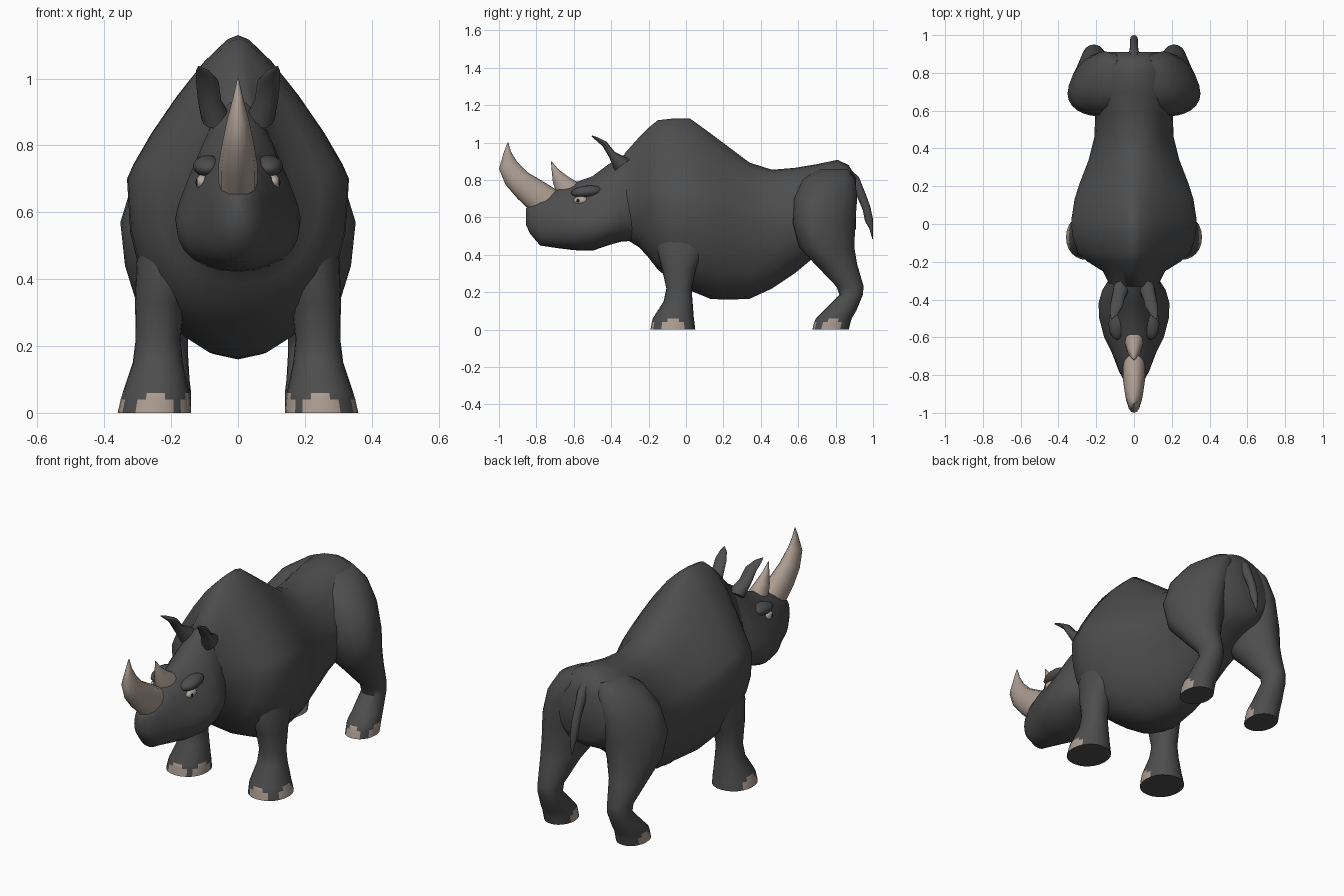
import bpy, bmesh, math
from mathutils import Vector


def material(name, rgb):
    m = bpy.data.materials.new(name)
    m.diffuse_color = (*rgb, 1)
    return m


HIDE = material("dark grey hide", (0.075, 0.075, 0.075))
HORN = material("tan horn", (0.41, 0.335, 0.285))
EYE = material("pale eye", (0.45, 0.41, 0.36))
BLACK = material("black pupil", (0.01, 0.01, 0.01))


def finish(ob, mirror, angle=45):
    bpy.ops.object.select_all(action='DESELECT')
    ob.select_set(True)
    bpy.context.view_layer.objects.active = ob
    bpy.ops.object.shade_smooth_by_angle(angle=math.radians(angle))
    if mirror:
        md = ob.modifiers.new("mirror", 'MIRROR')
        md.use_mirror_merge = False


def ring(a, b, w, xc=0, mid=0.5, nt=2, nb=2, sides=24):
    """Superellipse between profile points a and b (y, z), half width w."""
    pts = []
    for i in range(sides):
        t = 2 * math.pi * i / sides
        c, s = math.cos(t), math.sin(t)
        n = nt if s > 0 else nb
        x = xc + w * math.copysign(abs(c) ** (2 / n), c)
        r = abs(s) ** (2 / n)
        f = mid + (1 - mid) * r if s > 0 else mid - mid * r
        pts.append(Vector((x, a[0] + (b[0] - a[0]) * f, a[1] + (b[1] - a[1]) * f)))
    return pts


def loft(name, rings, mats, mirror=False, paint=None, angle=45):
    bm = bmesh.new()
    loops = [[bm.verts.new(p) for p in r] for r in rings]
    n = len(loops[0])
    for k, (lo, hi) in enumerate(zip(loops, loops[1:])):
        for i in range(n):
            j = (i + 1) % n
            f = bm.faces.new((lo[i], lo[j], hi[j], hi[i]))
            if paint and paint(k, i):
                f.material_index = 1
    bm.faces.new(loops[0])
    bm.faces.new(loops[-1])
    bmesh.ops.recalc_face_normals(bm, faces=bm.faces)
    me = bpy.data.meshes.new(name)
    bm.to_mesh(me)
    bm.free()
    for m in mats:
        me.materials.append(m)
    ob = bpy.data.objects.new(name, me)
    bpy.context.collection.objects.link(ob)
    finish(ob, mirror, angle)
    return ob


def upright(y, top, bottom, w, zm, nt, nb, flat=.02):
    """Ring across the spine, its pointed top cut to a narrow rounded back."""
    pts = ring((y, bottom), (y, top + flat), w, 0, (zm - bottom) / (top + flat - bottom), nt, nb)
    for p in pts:
        if p.z > top - flat:
            p.z = top - flat + (p.z - top + flat) * .5
    return pts


def level(z, front, back, x0, x1, mid=.5, nt=2.1):
    return ring((front, z), (back, z), (x1 - x0) / 2, (x0 + x1) / 2, mid, nt, 2.1)


def ball(name, centre, size, mat, tilt=0):
    bm = bmesh.new()
    bmesh.ops.create_uvsphere(bm, u_segments=12, v_segments=8, radius=1)
    bmesh.ops.scale(bm, vec=size, verts=bm.verts)
    c, s = math.cos(tilt), math.sin(tilt)
    for v in bm.verts:
        x, y, z = v.co
        v.co = Vector((x, y * c - z * s, y * s + z * c)) + Vector(centre)
    me = bpy.data.meshes.new(name)
    bm.to_mesh(me)
    bm.free()
    me.materials.append(mat)
    ob = bpy.data.objects.new(name, me)
    bpy.context.collection.objects.link(ob)
    finish(ob, True, 60)


# Trunk: y, top, bottom, half width, height of widest point, roundness above and below
trunk = [(-.33, .94, .49, .125, .68, 1.6, 2), (-.25, 1.03, .44, .165, .68, 1.4, 2.1),
         (-.20, 1.08, .385, .245, .68, 1.25, 2.4), (-.15, 1.12, .32, .30, .69, 1.18, 2.5),
         (-.06, 1.13, .25, .328, .70, 1.16, 2.5), (.02, 1.13, .21, .332, .70, 1.16, 2.4),
         (.13, 1.05, .165, .315, .67, 1.2, 2.1), (.21, .99, .16, .29, .64, 1.3, 2),
         (.34, .893, .165, .24, .58, 1.5, 2), (.46, .855, .22, .21, .57, 1.7, 2),
         (.58, .865, .30, .205, .60, 1.7, 2), (.70, .885, .40, .24, .64, 1.6, 2),
         (.81, .908, .46, .235, .66, 1.5, 2), (.87, .88, .49, .20, .66, 1.6, 2),
         (.91, .81, .54, .135, .68, 1.8, 2)]
loft("body", [upright(*r) for r in trunk], [HIDE], angle=50)

# Head: same columns
skull = [(-.20, 1.00, .52, .11, .66, 1.6, 2.2), (-.29, .955, .475, .13, .62, 1.6, 2.2),
         (-.35, .925, .47, .168, .60, 1.4, 2.2), (-.42, .88, .45, .188, .58, 1.35, 2.2),
         (-.50, .82, .422, .184, .56, 1.35, 2.2), (-.60, .785, .425, .158, .55, 1.4, 2.2),
         (-.68, .755, .435, .118, .56, 1.7, 2.2), (-.78, .70, .45, .08, .57, 2, 2.2),
         (-.835, .665, .515, .05, .585, 2, 2.2), (-.855, .65, .56, .018, .60, 2, 2)]
loft("head", [upright(*r) for r in skull], [HIDE], angle=75)

# Legs, with rounded toenails on the outer, inner and front of the lowest two bands
LOW = {16, 17, 18, 19, 22, 23, 0, 1, 11, 12, 13, 14}
HIGH = {17, 18, 23, 0, 12, 13}


def toenail(k, i):
    return (k == 0 and i in LOW) or (k == 1 and i in HIGH)


front = [(0, -.19, .05, .14, .36), (.04, -.183, .045, .143, .351),
         (.06, -.178, .042, .146, .345), (.15, -.12, .035, .165, .315),
         (.22, -.105, .03, .172, .306), (.33, -.13, .055, .16, .308),
         (.45, -.16, .12, .12, .304), (.60, -.14, .15, .08, .28)]
loft("front_leg", [level(*r) for r in front], [HIDE, HORN], True, toenail)

hind = [(0, .675, .87, .14, .30), (.04, .686, .88, .14, .30), (.06, .694, .886, .14, .30),
        (.10, .735, .91, .145, .29), (.185, .82, .945, .15, .275),
        (.23, .805, .95, .15, .275), (.35, .69, .915, .11, .31, .42, 1.9),
        (.44, .605, .90, .06, .338, .38, 1.8), (.57, .57, .905, .01, .352, .36, 1.7),
        (.70, .575, .915, 0, .312, .38, 1.7), (.80, .62, .905, 0, .235, .42, 1.8),
        (.86, .70, .87, 0, .14)]
loft("hind_leg", [level(*r) for r in hind], [HIDE, HORN], True, toenail)


# Horns, ears and tail: (front or outer point), (back or inner point), half width, x centre
def spike(name, rows, mat, mirror=False):
    loft(name, [ring(*r, sides=12) for r in rows], [mat], mirror)


spike("front_horn", [((-.825, .63), (-.68, .74), .058), ((-.90, .70), (-.76, .79), .058),
                     ((-.965, .775), (-.845, .84), .047), ((-1.0, .86), (-.905, .90), .032),
                     ((-.975, .945), (-.935, .95), .014), ((-.955, 1.0), (-.95, 1.0), .002)], HORN)
spike("rear_horn", [((-.69, .72), (-.54, .765), .052), ((-.712, .79), (-.625, .815), .034),
                    ((-.718, .85), (-.68, .855), .016), ((-.722, .90), (-.718, .90), .002)], HORN)
spike("ear", [((-.38, .85), (-.30, .91), .045, .065), ((-.41, .92), (-.38, .95), .035, .085),
              ((-.445, .98), (-.425, 1.005), .034, .092), ((-.485, 1.015), (-.475, 1.03), .02, .106),
              ((-.506, 1.034), (-.502, 1.038), .002, .118)], HIDE, True)
spike("tail", [((.86, .875), (.84, .80), .03), ((.925, .815), (.88, .77), .027),
               ((.957, .735), (.915, .71), .022), ((.985, .66), (.945, .64), .022),
               ((1.0, .59), (.957, .58), .02), ((1.0, .54), (.98, .54), .012),
               ((.999, .485), (.996, .485), .002)], HIDE)

# Eyes set under heavy brows
ball("brow", (.09, -.53, .738), (.045, .085, .032), HIDE, .1)
ball("eye", (.105, -.56, .69), (.022, .042, .024), EYE)
ball("pupil", (.117, -.575, .69), (.01, .012, .013), BLACK)
